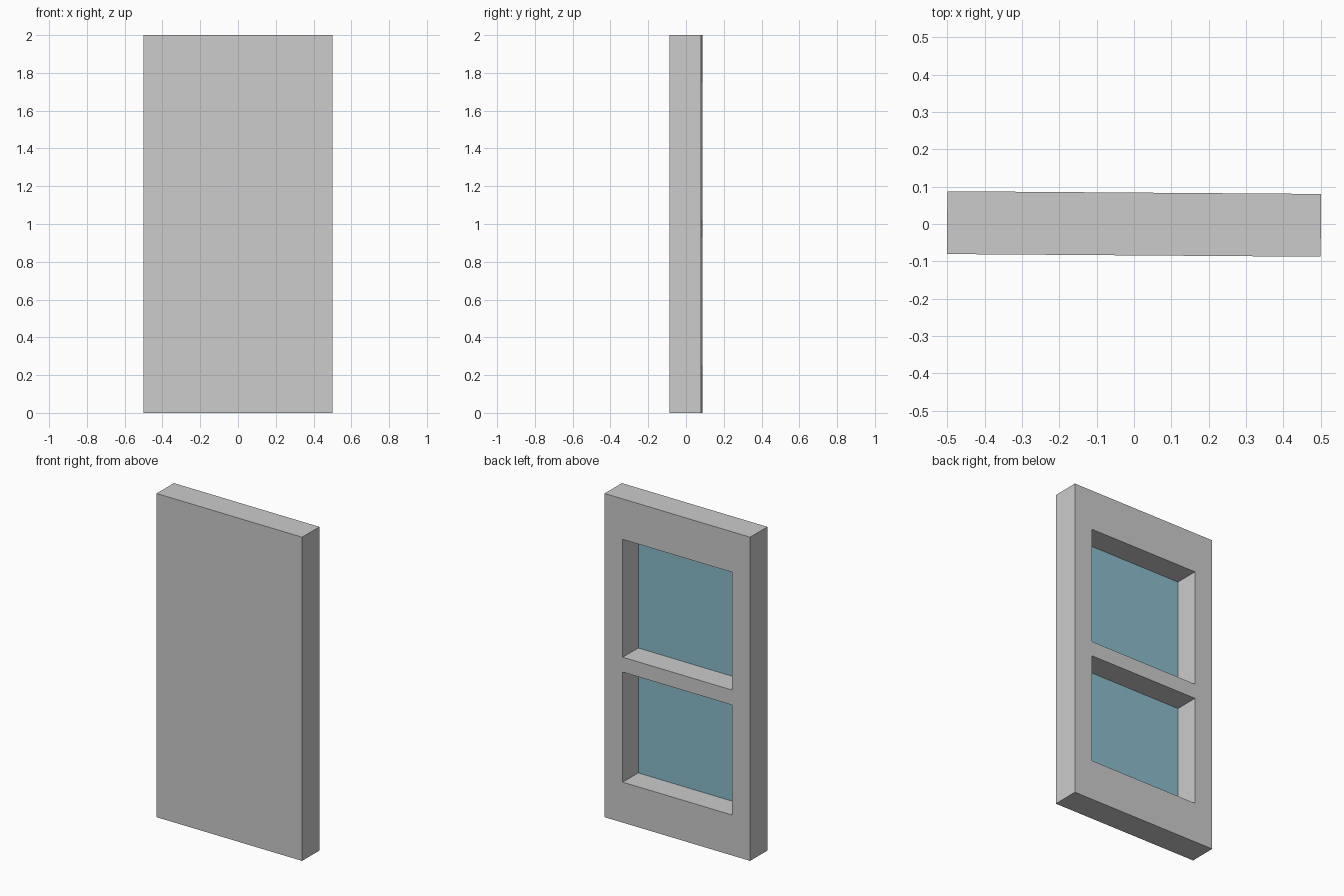
import bpy, bmesh, math

if "Cube" in bpy.data.objects:
    bpy.data.objects.remove(bpy.data.objects["Cube"])

WIDTH, THICK, HEIGHT = 1.0, 0.168, 2.0
RECESS = 0.15          # depth of the window openings, cut from the back
TILT = -0.00725        # the panel is turned very slightly about z


def material(name, rgb):
    m = bpy.data.materials.new(name)
    m.diffuse_color = (*rgb, 1.0)
    m.use_nodes = True
    m.node_tree.nodes["Principled BSDF"].inputs["Base Color"].default_value = m.diffuse_color
    return m


grey = material("frame grey", (0.60, 0.60, 0.60))
blue = material("glass blue", (0.25, 0.51, 0.60))

# Grid lines of the panel: frame, pane, frame / frame, pane, rail, pane, frame
xs = [-WIDTH / 2, -0.375, 0.375, WIDTH / 2]
zs = [0.0, 0.25, 0.93, 1.022, 1.75, HEIGHT]
back, front = THICK / 2, -THICK / 2

bm = bmesh.new()


def quad(points, mat=0):
    f = bm.faces.new([bm.verts.new(p) for p in points])
    f.material_index = mat


# Back side: flat frame cells, recessed panes with reveals
for i in range(3):
    for j in range(5):
        x0, x1, z0, z1 = xs[i], xs[i + 1], zs[j], zs[j + 1]
        ring = [(x1, z0), (x0, z0), (x0, z1), (x1, z1)]
        pane = i == 1 and j in (1, 3)
        y = back - RECESS if pane else back
        quad([(x, y, z) for x, z in ring], 1 if pane else 0)
        if pane:
            for (ax, az), (bx, bz) in zip(ring, ring[1:] + ring[:1]):
                quad([(ax, back, az), (bx, back, bz), (bx, y, bz), (ax, y, az)])

# Plain front and outer edges
outer = [(xs[-1], 0), (xs[0], 0), (xs[0], HEIGHT), (xs[-1], HEIGHT)]
quad([(x, front, z) for x, z in reversed(outer)])
for (ax, az), (bx, bz) in zip(outer, outer[1:] + outer[:1]):
    quad([(ax, front, az), (bx, front, bz), (bx, back, bz), (ax, back, az)])

bmesh.ops.remove_doubles(bm, verts=bm.verts, dist=1e-5)
bmesh.ops.recalc_face_normals(bm, faces=bm.faces)
bmesh.ops.dissolve_limit(bm, angle_limit=math.radians(1), verts=bm.verts,
                         edges=bm.edges, delimit={'MATERIAL'})
mesh = bpy.data.meshes.new("window_panel")
bm.to_mesh(mesh)
bm.free()
mesh.materials.append(grey)
mesh.materials.append(blue)
panel = bpy.data.objects.new("window_panel", mesh)
panel.rotation_euler.z = TILT
bpy.context.collection.objects.link(panel)
